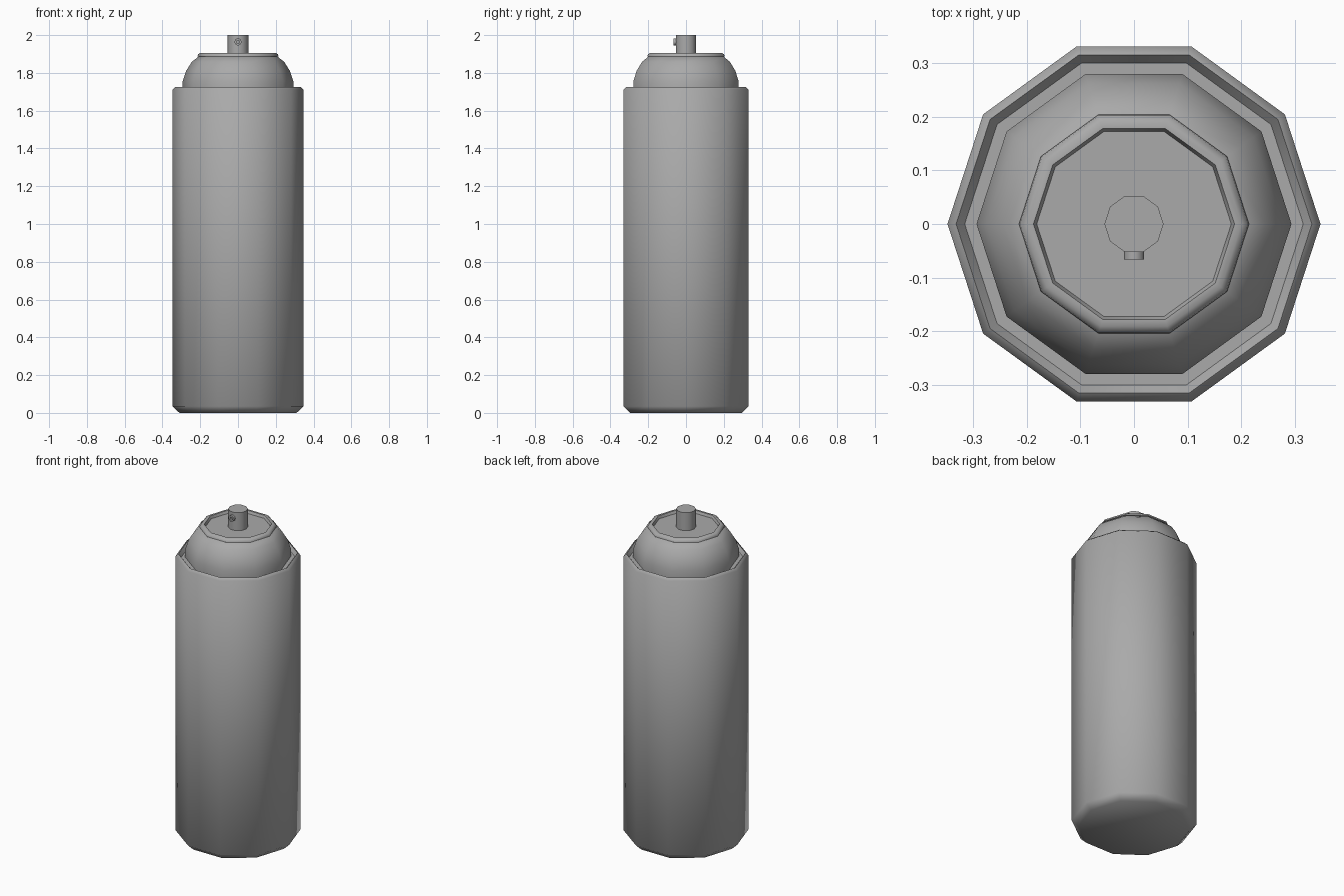
import bpy, bmesh, math
from mathutils import Matrix

cube = bpy.data.objects.get("Cube")
if cube:
    bpy.data.objects.remove(cube, do_unlink=True)

grey = bpy.data.materials.new("plain grey")
grey.use_nodes = True
colour = (0.4, 0.4, 0.4, 1)
grey.diffuse_color = colour
grey.node_tree.nodes["Principled BSDF"].inputs["Base Color"].default_value = colour


def lathe(name, profile, sides=10, matrix=Matrix(), angle=50):
    """Turn a (radius, height) profile about z; close its ends with flat caps."""
    bm = bmesh.new()
    rings = []
    for r, z in profile:
        turns = [2 * math.pi * i / sides for i in range(sides)]
        rings.append([bm.verts.new((r * math.cos(a), r * math.sin(a), z)) for a in turns])
    for low, high in zip(rings, rings[1:]):
        for i in range(sides):
            j = (i + 1) % sides
            bm.faces.new((low[i], low[j], high[j], high[i]))
    bm.faces.new(rings[0][::-1])
    bm.faces.new(rings[-1])
    bm.transform(matrix)
    mesh = bpy.data.meshes.new(name)
    bm.to_mesh(mesh)
    bm.free()
    mesh.materials.append(grey)
    obj = bpy.data.objects.new(name, mesh)
    bpy.context.collection.objects.link(obj)
    bpy.ops.object.select_all(action="DESELECT")
    obj.select_set(True)
    bpy.context.view_layer.objects.active = obj
    bpy.ops.object.shade_smooth_by_angle(angle=math.radians(angle))
    return obj


# Can body: chamfered foot, straight wall, raised rim and shoulder ledge
lathe("can_body", [(0.31, 0), (0.347, 0.035), (0.347, 1.712), (0.331, 1.726),
                   (0.315, 1.705), (0.285, 1.705)])

# Domed shoulder
lathe("dome", [(0.293, 1.70), (0.293, 1.755), (0.275, 1.81), (0.245, 1.858),
               (0.207, 1.888)])

# Rolled collar around the sunken valve plate
lathe("valve_collar", [(0.2, 1.88), (0.214, 1.888), (0.212, 1.898), (0.2, 1.906),
                       (0.187, 1.906), (0.181, 1.89)])

# Spray button
lathe("spray_button", [(0.055, 1.885), (0.055, 2.0)])

# Nozzle on the front of the button, with a recessed opening
forward = Matrix.Translation((0, 0, 1.964)) @ Matrix.Rotation(math.pi / 2, 4, "X")
lathe("nozzle", [(0.019, 0.04), (0.019, 0.066), (0.009, 0.066), (0.009, 0.056)],
      matrix=forward)
